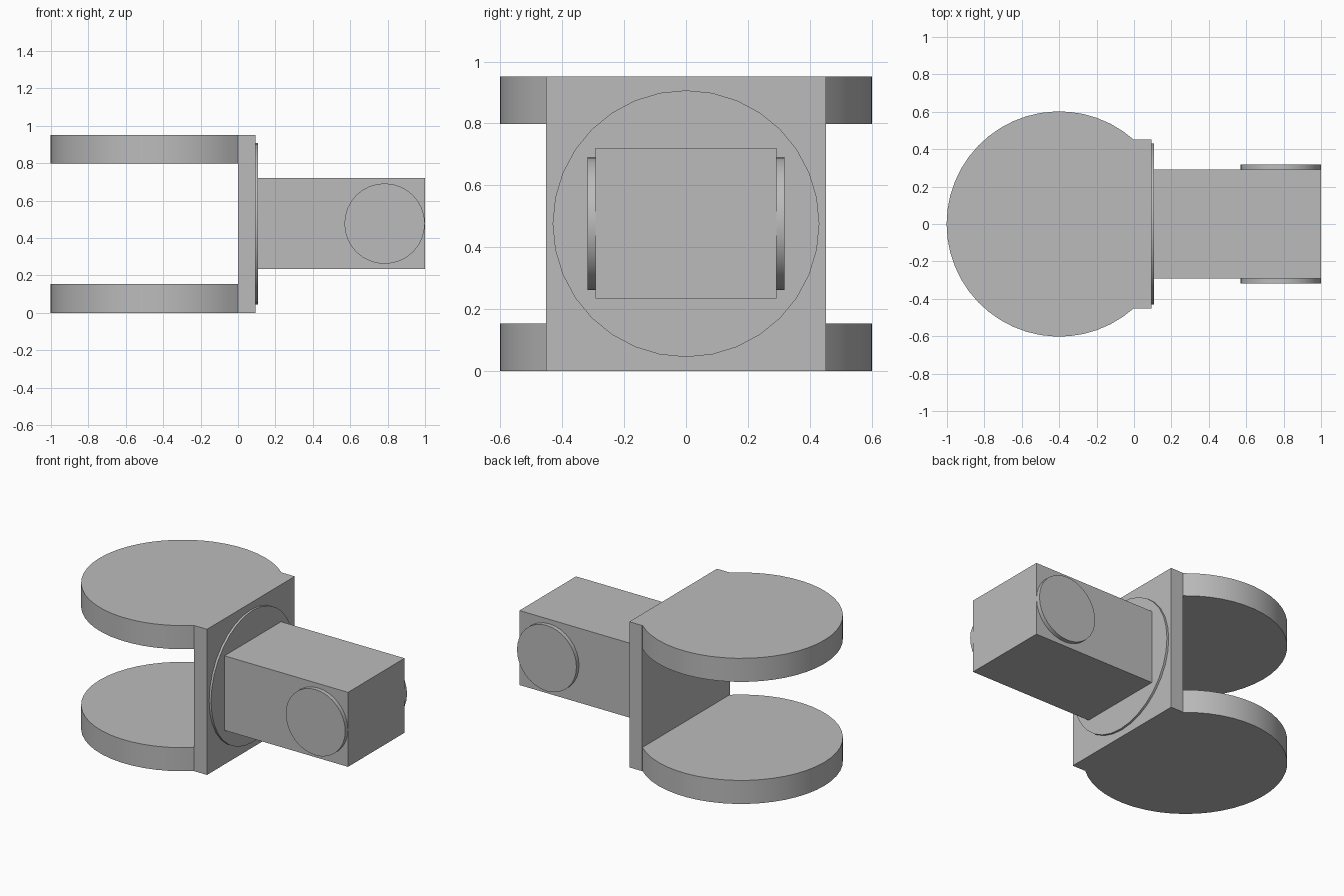
import bpy
import math
from mathutils import Matrix

cube = bpy.data.objects.get("Cube")
if cube:
    bpy.data.objects.remove(cube, do_unlink=True)

# Plain grey finish
GREY = (0.5, 0.5, 0.5, 1)
grey = bpy.data.materials.new("plain grey")
grey.use_nodes = True
grey.diffuse_color = GREY
grey.node_tree.nodes["Principled BSDF"].inputs["Base Color"].default_value = GREY


def prism(name, outline, low, high, frame=Matrix()):
    """Extrude a 2D outline from low to high, then place it with a frame."""
    n = len(outline)
    verts = [(u, v, w) for w in (low, high) for u, v in outline]
    faces = [tuple(reversed(range(n))), tuple(range(n, 2 * n))]
    faces += [(i, (i + 1) % n, n + (i + 1) % n, n + i) for i in range(n)]
    mesh = bpy.data.meshes.new(name)
    mesh.from_pydata(verts, [], faces)
    mesh.transform(frame)
    mesh.materials.append(grey)
    obj = bpy.data.objects.new(name, mesh)
    bpy.context.collection.objects.link(obj)
    bpy.ops.object.select_all(action="DESELECT")
    obj.select_set(True)
    bpy.context.view_layer.objects.active = obj
    bpy.ops.object.shade_smooth_by_angle(angle=math.radians(30))
    return obj


def arc(u, v, radius, start, end, steps):
    angles = [start + (end - start) * i / steps for i in range(steps + 1)]
    return [(u + radius * math.cos(a), v + radius * math.sin(a)) for a in angles]


def circle(u, v, radius, steps=32):
    return arc(u, v, radius, 0, math.tau, steps)[:-1]


def rectangle(u0, u1, v0, v1):
    return [(u0, v0), (u1, v0), (u1, v1), (u0, v1)]


# Frames: extrusion along x (u = y, v = z) and along y (u = z, v = x)
ALONG_X = Matrix(((0, 0, 1, 0), (1, 0, 0, 0), (0, 1, 0, 0), (0, 0, 0, 1)))
ALONG_Y = Matrix(((0, 1, 0, 0), (0, 0, 1, 0), (1, 0, 0, 0), (0, 0, 0, 1)))

# Two round jaws, cut flat where they meet the backing plate
REACH, RADIUS = 0.4, 0.602
cut = math.acos(REACH / RADIUS)
jaw = arc(-REACH, 0, RADIUS, cut, math.tau - cut, 36)
prism("lower_jaw", jaw, 0, 0.154)
prism("upper_jaw", jaw, 0.798, 0.952)

# Backing plate and round flange
prism("backing_plate", rectangle(-0.453, 0.453, 0, 0.952), 0, 0.093, ALONG_X)
prism("flange", circle(0, 0.476, 0.431), 0.093, 0.107, ALONG_X)

# Square arm with a pivot cap on each side
prism("arm", rectangle(-0.292, 0.292, 0.234, 0.721), 0.107, 1.0, ALONG_X)
for name, low, high in (("front_cap", -0.319, -0.292), ("back_cap", 0.292, 0.319)):
    prism(name, circle(0.477, 0.784, 0.215), low, high, ALONG_Y)
